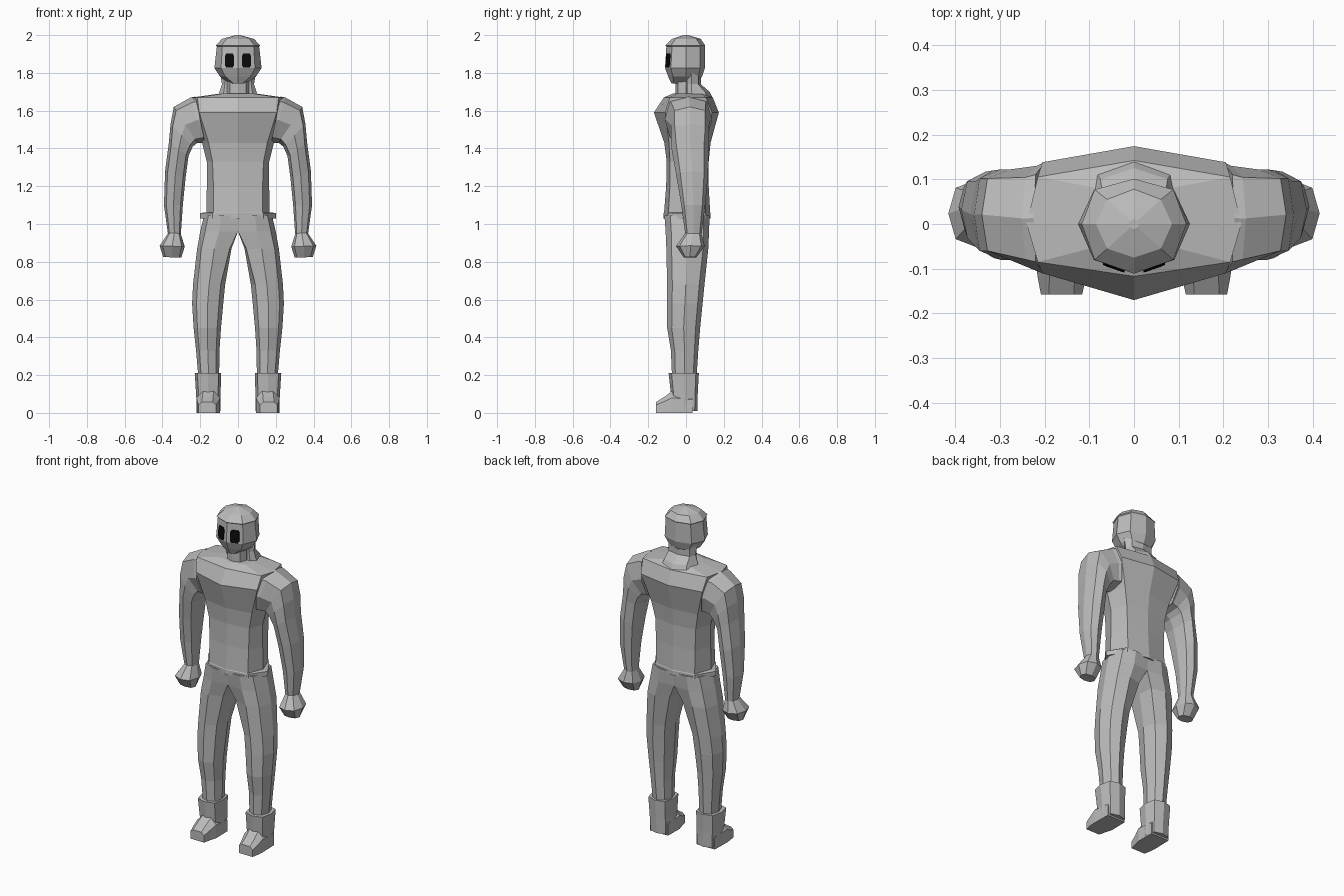
import bpy, bmesh, math
from mathutils import Vector

old = bpy.data.objects.get("Cube")
if old:
    bpy.data.objects.remove(old)


def material(name, rgb):
    m = bpy.data.materials.new(name)
    m.use_nodes = True
    m.diffuse_color = (*rgb, 1)
    m.node_tree.nodes["Principled BSDF"].inputs["Base Color"].default_value = (*rgb, 1)
    return m


GREY = material("light grey", (0.5, 0.5, 0.5))
BLACK = material("black", (0.003, 0.003, 0.003))


def loft(name, rings, mat=GREY, mirror=False):
    """Skin a list of equal-length point rings and cap both ends."""
    bm = bmesh.new()
    vs = [[bm.verts.new(p) for p in r] for r in rings]
    n = len(vs[0])
    for a, b in zip(vs, vs[1:]):
        for i in range(n):
            j = (i + 1) % n
            bm.faces.new((a[i], a[j], b[j], b[i]))
    bm.faces.new(vs[0])
    bm.faces.new(vs[-1])
    bmesh.ops.recalc_face_normals(bm, faces=bm.faces)
    me = bpy.data.meshes.new(name)
    bm.to_mesh(me)
    bm.free()
    me.materials.append(mat)
    ob = bpy.data.objects.new(name, me)
    bpy.context.collection.objects.link(ob)
    if mirror:
        mod = ob.modifiers.new("mirror", "MIRROR")
        mod.use_clip = False
        mod.use_mirror_merge = False
    return ob


def body_ring(z, hw, yf, yb, cx, cf, cb, ym=0.0):
    """Symmetric eight-point ring: ridge, corner and side on each half."""
    return [(0, yf, z), (cx, cf, z), (hw, ym, z), (cx, cb, z),
            (0, yb, z), (-cx, cb, z), (-hw, ym, z), (-cx, cf, z)]


def limb_ring(ox, oz, ix, iz, yf, yb, c=0.75, cin=None, vin=None):
    """Eight-point ring between an outer and an inner point."""
    cin = c if cin is None else cin
    vin = c if vin is None else vin
    uv = [(1, 0), (c, c), (0, 1), (-cin, vin), (-1, 0), (-cin, -vin), (0, -1), (c, -c)]
    o, i = Vector((ox, 0, oz)), Vector((ix, 0, iz))
    mid, half = (o + i) / 2, (o - i) / 2
    return [mid + half * u + Vector((0, (yf + yb) / 2 + (yb - yf) / 2 * v, 0)) for u, v in uv]


# Torso with a lipped hem and ridged chest
loft("torso", [body_ring(*r) for r in [
    (1.03, .200, -.118, .130, .135, -.095, .105),
    (1.058, .200, -.118, .130, .135, -.095, .105),
    (1.062, .168, -.116, .128, .13, -.093, .103),
    (1.20, .165, -.105, .120, .13, -.085, .10),
    (1.33, .165, -.102, .120, .135, -.085, .10),
    (1.43, .190, -.115, .130, .155, -.09, .11),
    (1.59, .235, -.170, .174, .205, -.11, .138),
    (1.67, .240, -.117, .142, .215, -.085, .105),
    (1.69, .10, -.07, .10, .08, -.05, .08)]])

# Neck and the hood cloth draped behind it
loft("neck", [body_ring(z, .058, -.055, .06, .042, -.042, .045) for z in (1.66, 1.80)])
loft("hood_drape", [body_ring(*r) for r in [
    (1.665, .112, .0, .142, .085, .005, .115, .04),
    (1.70, .098, .0, .125, .075, .005, .10, .03),
    (1.74, .085, .0, .078, .07, .005, .065, .03),
    (1.80, .095, .0, .08, .07, .005, .065, .03)]])

# Hooded head, with a small brow step above the face
loft("head", [body_ring(*r) for r in [
    (1.745, .045, -.078, .055, .025, -.066, .045),
    (1.78, .095, -.094, .085, .066, -.068, .065),
    (1.825, .125, -.111, .10, .09, -.080, .075),
    (1.94, .112, -.104, .10, .083, -.074, .075),
    (1.945, .117, -.111, .101, .088, -.080, .077),
    (1.98, .085, -.075, .078, .06, -.055, .055),
    (2.0, .012, -.012, .012, .008, -.008, .008)]])

# Eye plates with clipped corners, lying on the angled face
outline = [(.021, .012), (.028, 0), (.062, 0), (.069, .012),
           (.069, .062), (.062, .074), (.028, .074), (.021, .062)]
loft("eyes", [[(x, -.1125 + .35 * x + .055 * z + d, 1.828 + z) for x, z in outline]
              for d in (-.004, .005)], BLACK, mirror=True)

# Sleeves from shoulder seam to wrist
loft("arms", [limb_ring(*r) for r in [
    (.225, 1.675, .175, 1.43, -.112, .138, .78),
    (.25, 1.67, .185, 1.43, -.105, .130, .78),
    (.340, 1.62, .215, 1.43, -.080, .122, .8),
    (.357, 1.53, .240, 1.41, -.080, .122, .8),
    (.366, 1.43, .262, 1.36, -.076, .120, .75),
    (.386, 1.28, .278, 1.24, -.052, .117, .75),
    (.392, 1.10, .292, 1.10, -.025, .102, .75),
    (.370, .94, .303, .94, -.003, .082, .75)]], mirror=True)

# Mitten hands
loft("hands", [limb_ring(*r) for r in [
    (.368, .955, .305, .955, -.002, .08),
    (.415, .885, .282, .88, -.053, .10),
    (.396, .825, .300, .822, -.012, .055)]], mirror=True)

# Trousers: each half starts at the pelvis centre line and becomes a leg
loft("trousers", [limb_ring(*r) for r in [
    (.180, 1.045, .0, 1.045, -.114, .125, .74, 1, .97),
    (.200, .96, .0, .96, -.108, .122, .74, 1, .92),
    (.217, .865, .034, .872, -.104, .118, .75, .9, .8),
    (.238, .68, .068, .68, -.100, .098, .72),
    (.243, .58, .078, .58, -.100, .088, .72),
    (.235, .45, .090, .45, -.100, .075, .72),
    (.222, .33, .098, .33, -.080, .065, .72),
    (.210, .19, .100, .19, -.074, .056, .72)]], mirror=True)

# Boot shafts
loft("boot_shafts", [limb_ring(*r) for r in [
    (.229, .21, .090, .21, -.092, .068, .8),
    (.222, .10, .092, .10, -.080, .062, .8),
    (.217, .01, .092, .01, -.080, .060, .8)]], mirror=True)


# Boot feet running forward to a blunt toe
def foot_ring(y, x0, x1, zt, zs):
    m = (x0 + x1) / 2
    return [(x0, y, 0), (x1, y, 0), (x1, y, zs), (m + .028, y, zt),
            (m - .028, y, zt), (x0, y, zs)]


loft("boot_feet", [foot_ring(*r) for r in [
    (.035, .096, .216, .10, .07),
    (-.074, .094, .219, .115, .08),
    (-.115, .106, .216, .085, .06),
    (-.158, .116, .208, .058, .042)]], mirror=True)
